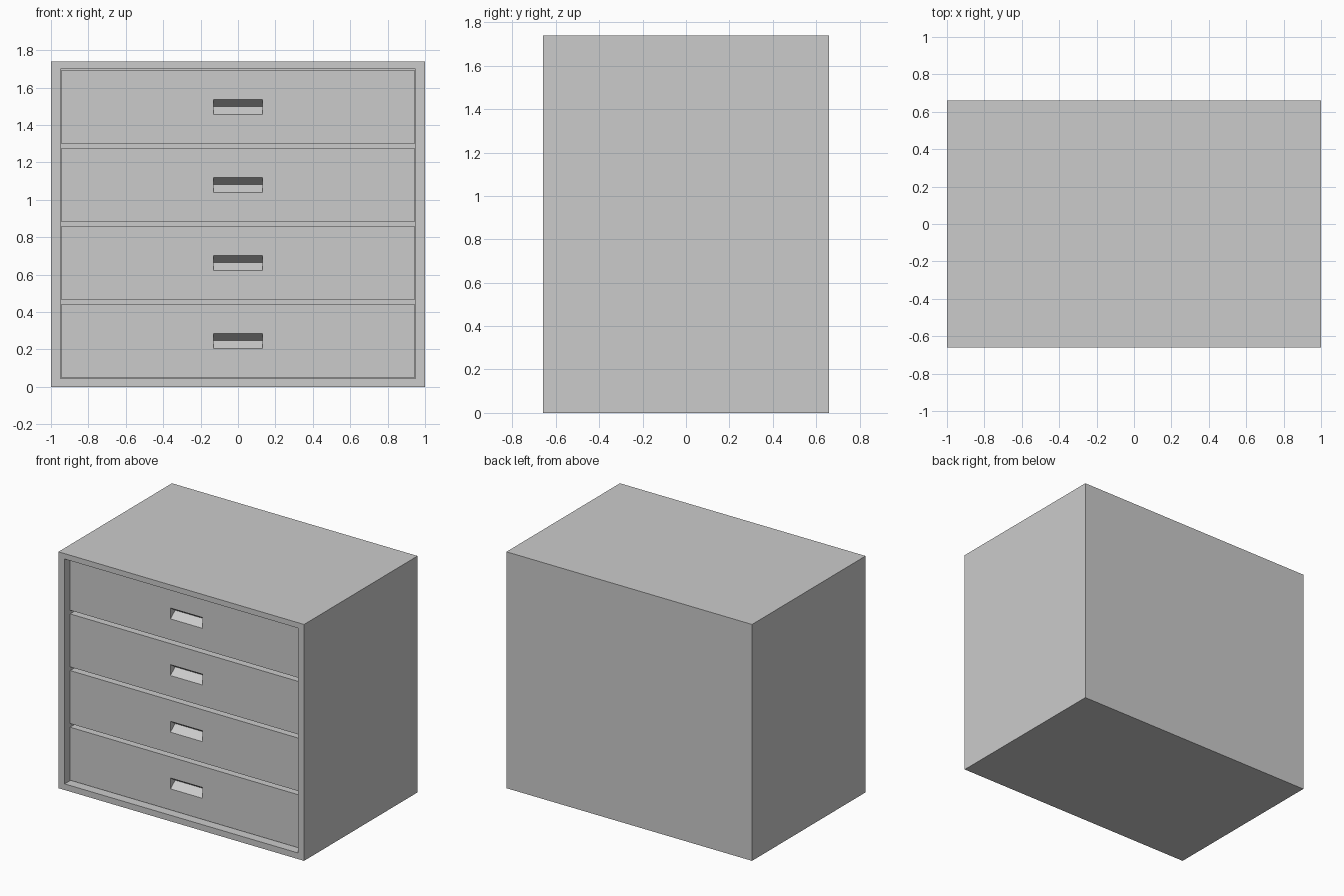
import bpy, bmesh
from mathutils import Vector

if "Cube" in bpy.data.objects:
    bpy.data.objects.remove(bpy.data.objects["Cube"])

FRONT, FACE, RECESS = -0.66, -0.60, -0.54


def finish(bm, name):
    bmesh.ops.recalc_face_normals(bm, faces=bm.faces)
    mesh = bpy.data.meshes.new(name)
    bm.to_mesh(mesh)
    bm.free()
    obj = bpy.data.objects.new(name, mesh)
    bpy.context.collection.objects.link(obj)
    return obj


def box(lo, hi):
    bm = bmesh.new()
    bmesh.ops.create_cube(bm, size=1)
    lo, hi = Vector(lo), Vector(hi)
    for v in bm.verts:
        v.co = Vector([lo[i] + (hi[i] - lo[i]) * (v.co[i] + 0.5) for i in range(3)])
    return bm


def inset_front(bm, x0, x1, z0, z1):
    """Inset the front face to the given rectangle and return it."""
    face = min(bm.faces, key=lambda f: f.calc_center_median().y)
    mid = face.calc_center_median()
    bmesh.ops.inset_region(bm, faces=[face], thickness=0.02)
    for v in face.verts:
        v.co.x = x1 if v.co.x > mid.x else x0
        v.co.z = z1 if v.co.z > mid.z else z0
    return face


def push_in(bm, face):
    """Extrude a face inwards, returning its new vertices."""
    res = bmesh.ops.extrude_discrete_faces(bm, faces=[face])
    return list(res["faces"][0].verts)


# Cabinet body: solid box with a framed front recess
bm = box((-1, FRONT, 0), (1, 0.66, 1.74))
for v in push_in(bm, inset_front(bm, -0.95, 0.95, 0.045, 1.70)):
    v.co.y = RECESS
finish(bm, "cabinet_body")

# Four drawers, each with a V-shaped finger notch
for i in range(4):
    z = 0.05 + i * 0.417
    bm = box((-0.947, FACE, z), (0.947, RECESS + 0.02, z + 0.39))
    for v in push_in(bm, inset_front(bm, -0.13, 0.13, z + 0.155, z + 0.235)):
        v.co.y = FACE + 0.055
        v.co.z = z + 0.198
    bmesh.ops.remove_doubles(bm, verts=bm.verts, dist=0.0005)
    finish(bm, f"drawer_{i + 1}")
